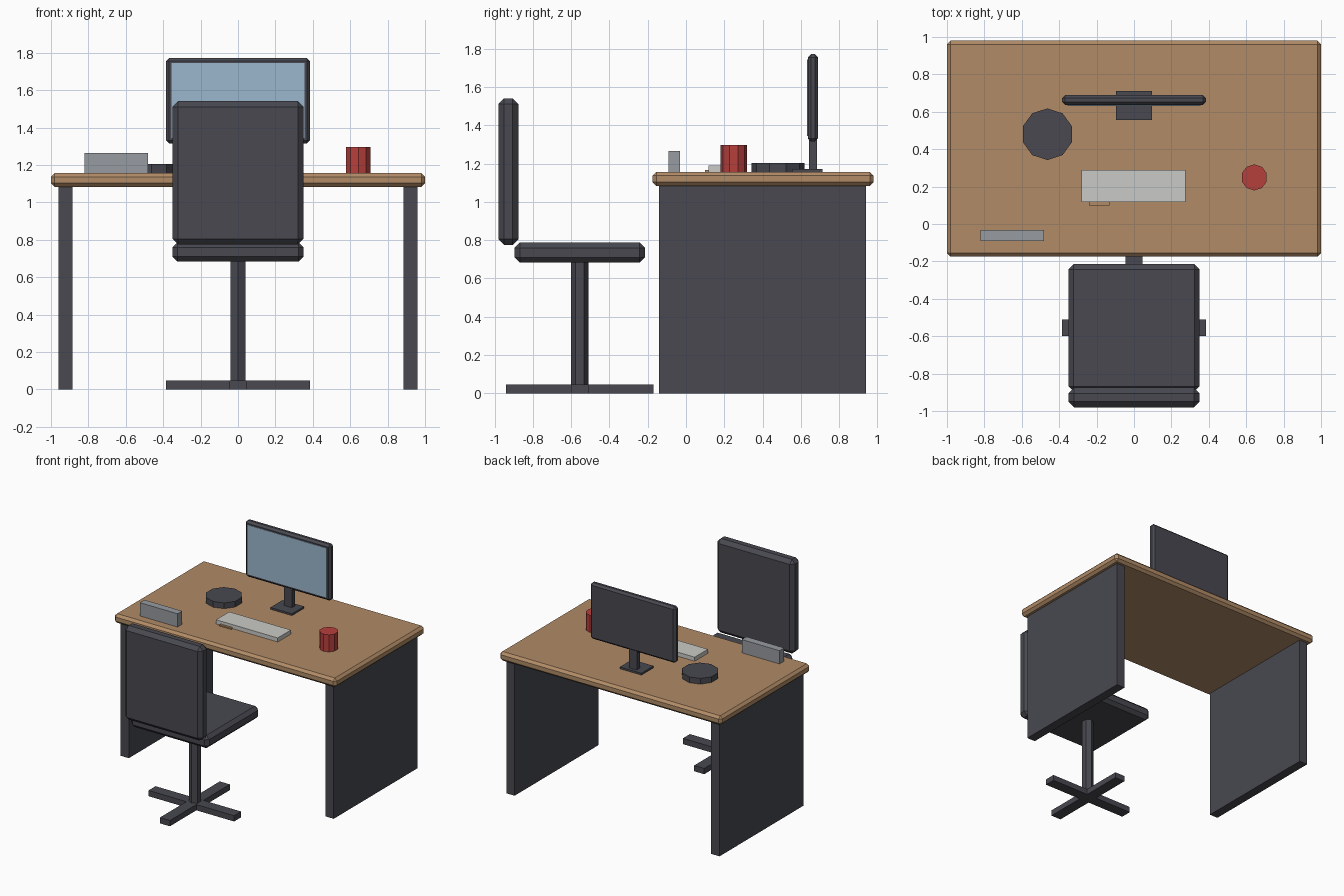
import bpy, bmesh
from mathutils import Matrix, Vector

if "Cube" in bpy.data.objects:
    bpy.data.objects.remove(bpy.data.objects["Cube"])


def material(name, color):
    m = bpy.data.materials.new(name)
    m.diffuse_color = (*color, 1.0)
    m.use_nodes = True
    m.node_tree.nodes["Principled BSDF"].inputs["Base Color"].default_value = m.diffuse_color
    return m


WOOD = material("wood", (0.44, 0.26, 0.135))
DARK = material("dark grey", (0.065, 0.066, 0.081))
SCREEN = material("screen blue", (0.33, 0.47, 0.61))
RED = material("mug red", (0.47, 0.05, 0.045))
PALE = material("pale grey", (0.59, 0.60, 0.57))
GREY = material("mid grey", (0.31, 0.325, 0.35))


def finish(name, bm, mat):
    mesh = bpy.data.meshes.new(name)
    bm.to_mesh(mesh)
    bm.free()
    mesh.materials.append(mat)
    ob = bpy.data.objects.new(name, mesh)
    bpy.context.collection.objects.link(ob)
    return ob


def box(name, mat, x, y, z, bevel=0.0):
    """Box from min/max pairs, with optional chamfered edges."""
    bm = bmesh.new()
    size = Vector((x[1] - x[0], y[1] - y[0], z[1] - z[0]))
    mid = Vector((x[0] + x[1], y[0] + y[1], z[0] + z[1])) / 2
    bmesh.ops.create_cube(bm, size=1, matrix=Matrix.Translation(mid) @ Matrix.Diagonal((*size, 1)))
    if bevel:
        bmesh.ops.bevel(bm, geom=bm.edges[:], offset=bevel, segments=1, affect='EDGES')
    return finish(name, bm, mat)


def prism(name, mat, centre, radius, z, sides):
    """Upright faceted cylinder with a corner towards +y."""
    bm = bmesh.new()
    loc = Matrix.Translation((centre[0], centre[1], (z[0] + z[1]) / 2))
    bmesh.ops.create_cone(bm, cap_ends=True, segments=sides, radius1=radius,
                          radius2=radius, depth=z[1] - z[0], matrix=loc)
    return finish(name, bm, mat)


# Desk
TOP = 1.157
box("desk_top", WOOD, (-1, 1), (-0.175, 0.98), (1.083, TOP), 0.02)
for side, x in (("left", (-0.96, -0.885)), ("right", (0.885, 0.96))):
    box(side + "_desk_panel", DARK, x, (-0.14, 0.94), (0, 1.085))

# Chair
box("chair_seat", DARK, (-0.35, 0.35), (-0.895, -0.215), (0.683, 0.787), 0.027)
box("chair_back", DARK, (-0.35, 0.35), (-0.98, -0.875), (0.775, 1.541), 0.03)
prism("chair_post", DARK, (0, -0.555), 0.045, (0.03, 0.70), 6)
box("chair_foot_across", DARK, (-0.385, 0.385), (-0.6, -0.51), (0, 0.047))
box("chair_foot_along", DARK, (-0.045, 0.045), (-0.94, -0.17), (0, 0.047))

# Monitor
box("monitor_base", DARK, (-0.097, 0.097), (0.555, 0.712), (TOP, 1.172))
box("monitor_neck", DARK, (-0.036, 0.036), (0.642, 0.684), (1.165, 1.33))
box("monitor_case", DARK, (-0.385, 0.385), (0.636, 0.69), (1.315, 1.772), 0.017)
box("monitor_screen", SCREEN, (-0.355, 0.355), (0.632, 0.638), (1.343, 1.745))

# Desk items
box("keyboard", PALE, (-0.28, 0.275), (0.118, 0.288), (TOP, 1.19))
box("keyboard_tab", WOOD, (-0.24, -0.13), (0.10, 0.19), (TOP - 0.005, 1.167))
box("card_holder", GREY, (-0.82, -0.48), (-0.092, -0.032), (TOP, 1.265))
prism("round_puck", DARK, (-0.463, 0.48), 0.138, (TOP, 1.204), 10)
prism("mug", RED, (0.643, 0.249), 0.07, (TOP, 1.296), 10)
